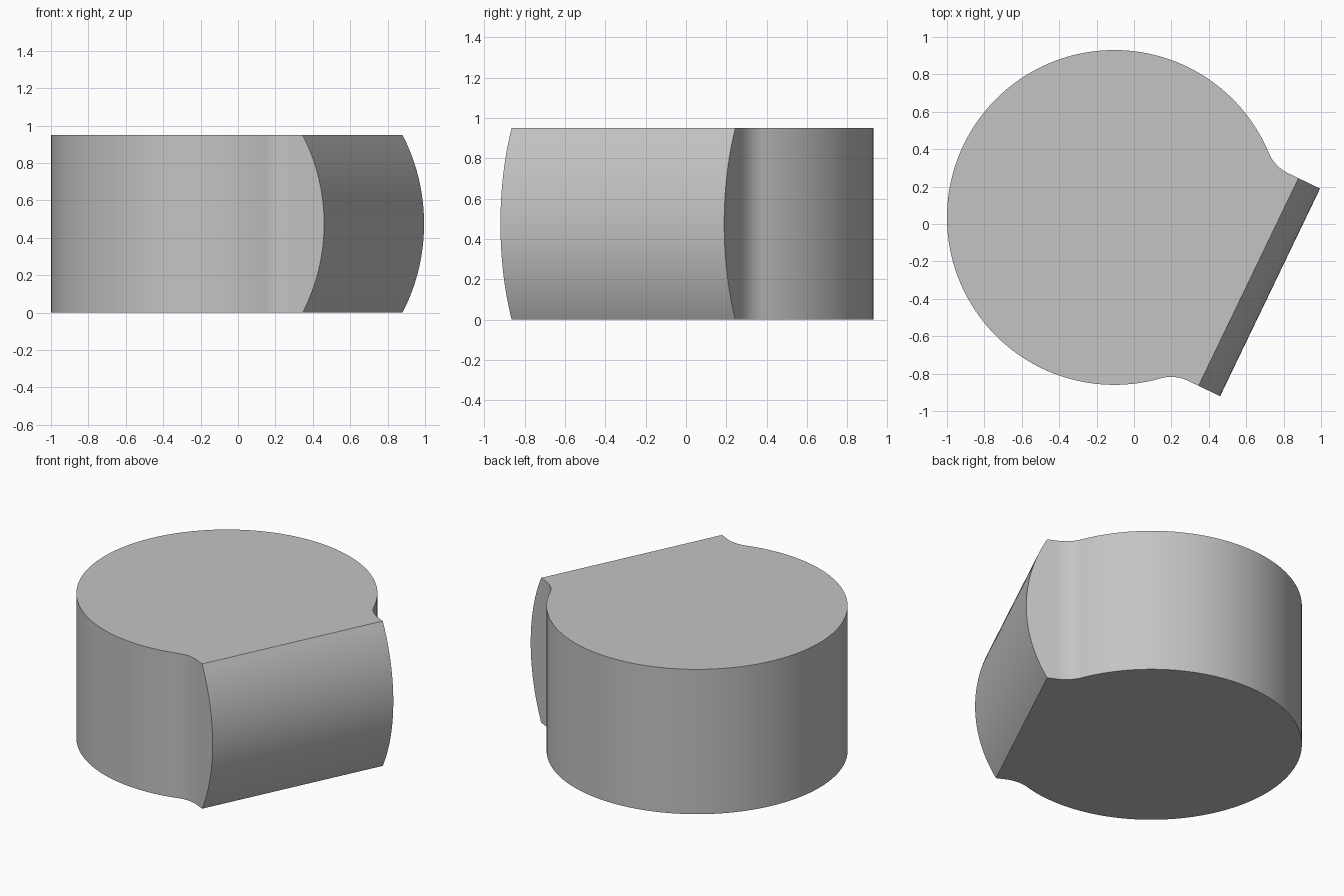
import bpy, bmesh, math
from mathutils import Matrix, Vector

cube = bpy.data.objects.get("Cube")
if cube:
    bpy.data.objects.remove(cube, do_unlink=True)

RADIUS, HEIGHT = 0.895, 0.95
HALF_WIDTH, FILLET = 0.616, 0.21      # flat-sided nose and its blend radius
TIP, TIP_EDGE = 0.924, 0.796          # nose reach at mid height and at the rims
LAYERS = 32


def arc(cx, cy, radius, start, end, steps):
    return [Vector((cx + radius * math.cos(start + (end - start) * i / steps),
                    cy + radius * math.sin(start + (end - start) * i / steps)))
            for i in range(steps + 1)]


# Upper half of the outline: nose tip, blend into the drum, drum to the back
blend_y = HALF_WIDTH + FILLET
blend_x = math.sqrt((RADIUS + FILLET) ** 2 - blend_y ** 2)
touch = math.atan2(blend_y, blend_x)
blend = arc(blend_x, blend_y, FILLET, -math.pi / 2, touch - math.pi, 16)
drum = arc(0, 0, RADIUS, touch, math.pi, 64)
upper = blend + drum[1:]
lower = [Vector((p.x, -p.y)) for p in reversed(upper[:-1])]

# Nose face bulges as a circular arc over the height
sag = TIP - TIP_EDGE
bulge = ((HEIGHT / 2) ** 2 + sag ** 2) / (2 * sag)

bm = bmesh.new()
rings = []
for k in range(LAYERS + 1):
    z = HEIGHT * k / LAYERS
    tip = TIP - bulge + math.sqrt(bulge ** 2 - (z - HEIGHT / 2) ** 2)
    outline = [Vector((tip, HALF_WIDTH))] + upper + lower + [Vector((tip, -HALF_WIDTH))]
    rings.append([bm.verts.new((p.x, p.y, z)) for p in outline])

# Walls and end caps
for a, b in zip(rings, rings[1:]):
    for i in range(len(a)):
        j = (i + 1) % len(a)
        bm.faces.new((a[i], a[j], b[j], b[i]))
bm.faces.new(rings[-1])
bm.faces.new(rings[0][::-1])
bmesh.ops.recalc_face_normals(bm, faces=bm.faces[:])

# Turn the nose towards the front left
bm.transform(Matrix.Translation((-0.105, 0.035, 0)) @ Matrix.Rotation(math.radians(-25.7), 4, 'Z'))
mesh = bpy.data.meshes.new("drum_body")
bm.to_mesh(mesh)
bm.free()

body = bpy.data.objects.new("drum_body", mesh)
bpy.context.collection.objects.link(body)

# Plain grey material
grey = bpy.data.materials.new("light_grey")
grey.use_nodes = True
colour = (0.55, 0.55, 0.55, 1)
grey.diffuse_color = colour
grey.node_tree.nodes["Principled BSDF"].inputs["Base Color"].default_value = colour
mesh.materials.append(grey)

bpy.ops.object.select_all(action='DESELECT')
body.select_set(True)
bpy.context.view_layer.objects.active = body
bpy.ops.object.shade_smooth_by_angle(angle=math.radians(25))
